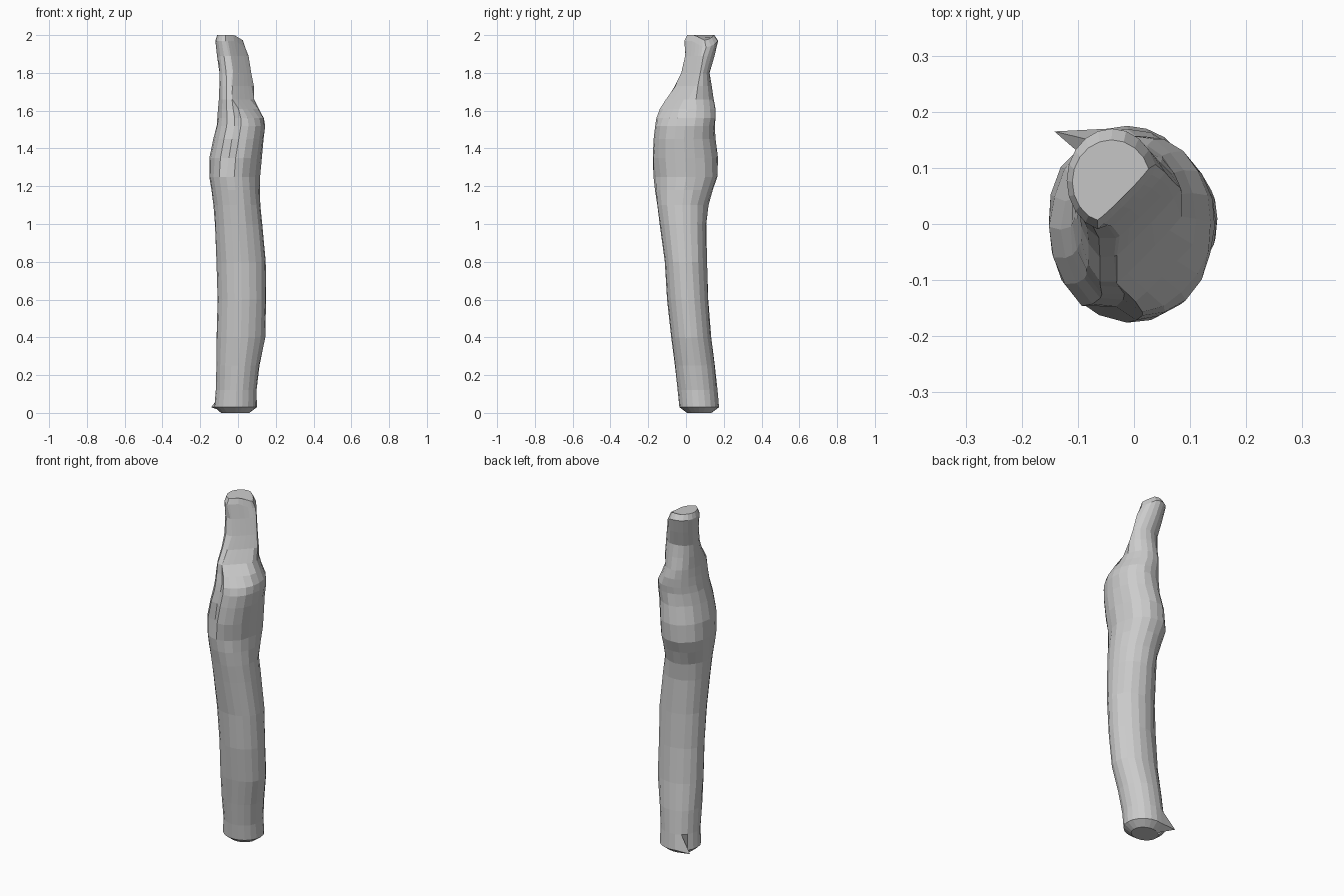
import bpy, bmesh, math, random

random.seed(4)
SIDES = 20
R2 = math.sqrt(2)

# Cross-sections of the log: z, x min, x max, y min, y max
rings = [
    (0.00, -0.09, 0.06, 0.005, 0.135),
    (0.03, -0.125, 0.10, -0.035, 0.175),
    (0.12, -0.118, 0.10, -0.043, 0.168),
    (0.25, -0.115, 0.115, -0.06, 0.155),
    (0.40, -0.115, 0.145, -0.08, 0.135),
    (0.60, -0.11, 0.15, -0.10, 0.12),
    (0.80, -0.115, 0.15, -0.115, 0.11),
    (1.00, -0.125, 0.13, -0.14, 0.11),
    (1.10, -0.132, 0.12, -0.155, 0.118),
    (1.18, -0.142, 0.115, -0.165, 0.145),
    (1.25, -0.155, 0.115, -0.17, 0.17),
    (1.35, -0.15, 0.125, -0.18, 0.17),
    (1.45, -0.13, 0.138, -0.175, 0.155),
    (1.52, -0.115, 0.145, -0.165, 0.155),
    (1.56, -0.108, 0.138, -0.155, 0.16),
    (1.61, -0.105, 0.11, -0.14, 0.158),
    (1.66, -0.10, 0.09, -0.13, 0.15),
    (1.73, -0.10, 0.09, -0.08, 0.135),
    (1.80, -0.10, 0.085, -0.04, 0.125),
    (1.89, -0.11, 0.06, -0.02, 0.15),
    (1.97, -0.12, 0.042, -0.015, 0.17),
    (2.00, -0.11, 0.03, 0.0, 0.15),
]

# The broken upper end: how far the wood reaches towards the front right corner
break_line = [(0.0, 1.0), (1.51, 0.22), (1.53, 0.165), (1.56, 0.145), (1.61, 0.10),
              (1.66, 0.05), (1.74, 0.01), (1.86, -0.02), (1.97, -0.04), (2.01, -0.055)]


def limit(z):
    for (z0, d0), (z1, d1) in zip(break_line, break_line[1:]):
        if z <= z1:
            return d0 + (d1 - d0) * (z - z0) / (z1 - z0)
    return break_line[-1][1]


def ring_point(ring, i):
    z, x0, x1, y0, y1 = ring
    a = 2 * math.pi * i / SIDES
    k = 1.0
    if 0.1 < z < 1.95:
        k += random.uniform(-0.025, 0.015)
    # Bark split running down the front
    if 1.33 < z < 1.9 and i == 14:
        k -= 0.14
    x = (x0 + x1) / 2 + k * (x1 - x0) / 2 * math.cos(a)
    y = (y0 + y1) / 2 + k * (y1 - y0) / 2 * math.sin(a)
    # Splinter at the foot
    if z == 0.03 and i == 7:
        x, y = -0.142, 0.165
    # Slice away the broken side
    over = (x - y) / R2 - limit(z)
    if over > 0:
        over *= 0.92
        x -= over / R2
        y += over / R2
    # Top end dips to the right
    if z > 1.95:
        z -= max(0, x + 0.02) * 0.6
    return x, y, z


bm = bmesh.new()
loops = [[bm.verts.new(ring_point(r, i)) for i in range(SIDES)] for r in rings]
for low, high in zip(loops, loops[1:]):
    for i in range(SIDES):
        j = (i + 1) % SIDES
        bm.faces.new((low[i], low[j], high[j], high[i]))
bm.faces.new(loops[0][::-1])
bm.faces.new(loops[-1])
bmesh.ops.recalc_face_normals(bm, faces=bm.faces)

mesh = bpy.data.meshes.new("broken_log")
bm.to_mesh(mesh)
bm.free()
log = bpy.data.objects.new("broken_log", mesh)
bpy.context.collection.objects.link(log)
